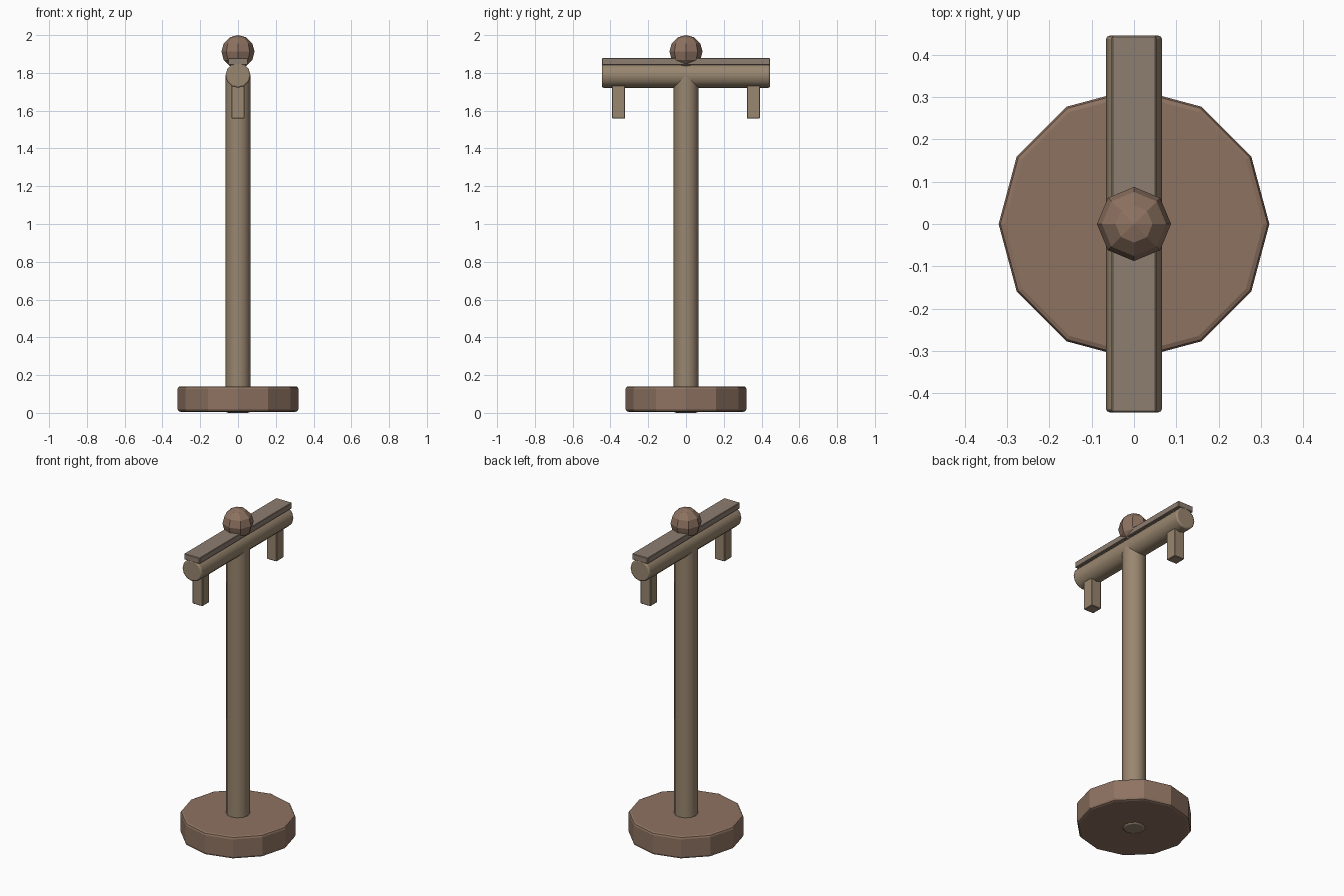
import bpy, math

if "Cube" in bpy.data.objects:
    bpy.data.objects.remove(bpy.data.objects["Cube"])


def material(name, rgb):
    m = bpy.data.materials.new(name)
    m.diffuse_color = (*rgb, 1)
    m.use_nodes = True
    m.node_tree.nodes["Principled BSDF"].inputs["Base Color"].default_value = m.diffuse_color
    return m


DARK = material("dark_wood", (0.27, 0.17, 0.12))
LIGHT = material("light_wood", (0.32, 0.24, 0.16))
GREY = material("weathered_wood", (0.27, 0.21, 0.165))


def finish(name, mat, bevel=0.0, segments=2, smooth=False):
    ob = bpy.context.object
    ob.name = ob.data.name = name
    ob.data.materials.append(mat)
    bpy.ops.object.transform_apply(location=False, rotation=True, scale=True)
    if smooth:
        bpy.ops.object.shade_smooth_by_angle(angle=math.radians(35))
    if bevel:
        mod = ob.modifiers.new("bevel", "BEVEL")
        mod.width = bevel
        mod.segments = segments
        mod.limit_method = "ANGLE"
        mod.angle_limit = math.radians(40)
    return ob


def cylinder(name, mat, sides, radius, depth, loc, tilt=0, spin=0, **kw):
    bpy.ops.mesh.primitive_cylinder_add(vertices=sides, radius=radius, depth=depth,
                                        location=loc, rotation=(tilt, 0, spin))
    return finish(name, mat, **kw)


def box(name, mat, size, loc, **kw):
    bpy.ops.mesh.primitive_cube_add(size=1, location=loc)
    bpy.context.object.scale = size
    return finish(name, mat, **kw)


# Twelve-sided foot, with the post poking just through its underside
cylinder("base", DARK, 12, 0.32, 0.135, (0, 0, 0.0735), bevel=0.014)
cylinder("post", LIGHT, 12, 0.066, 1.80, (0, 0, 0.90), bevel=0.014, smooth=True)

# Round crossbeam running front to back, capped by a flat plank
cylinder("crossbeam", LIGHT, 12, 0.066, 0.89, (0, 0, 1.787),
         tilt=math.pi / 2, bevel=0.008, smooth=True)
box("top_plank", GREY, (0.106, 0.89, 0.036), (0, 0, 1.860), bevel=0.003, segments=1)

# Hanging pegs near both beam ends
for name, side in (("front_peg", -1), ("back_peg", 1)):
    box(name, LIGHT, (0.068, 0.068, 0.19), (0, side * 0.357, 1.653),
        bevel=0.003, segments=1)

# Faceted ball finial
bpy.ops.mesh.primitive_uv_sphere_add(segments=8, ring_count=6, radius=0.0875,
                                     location=(0, 0, 1.9125))
finish("finial", DARK)
